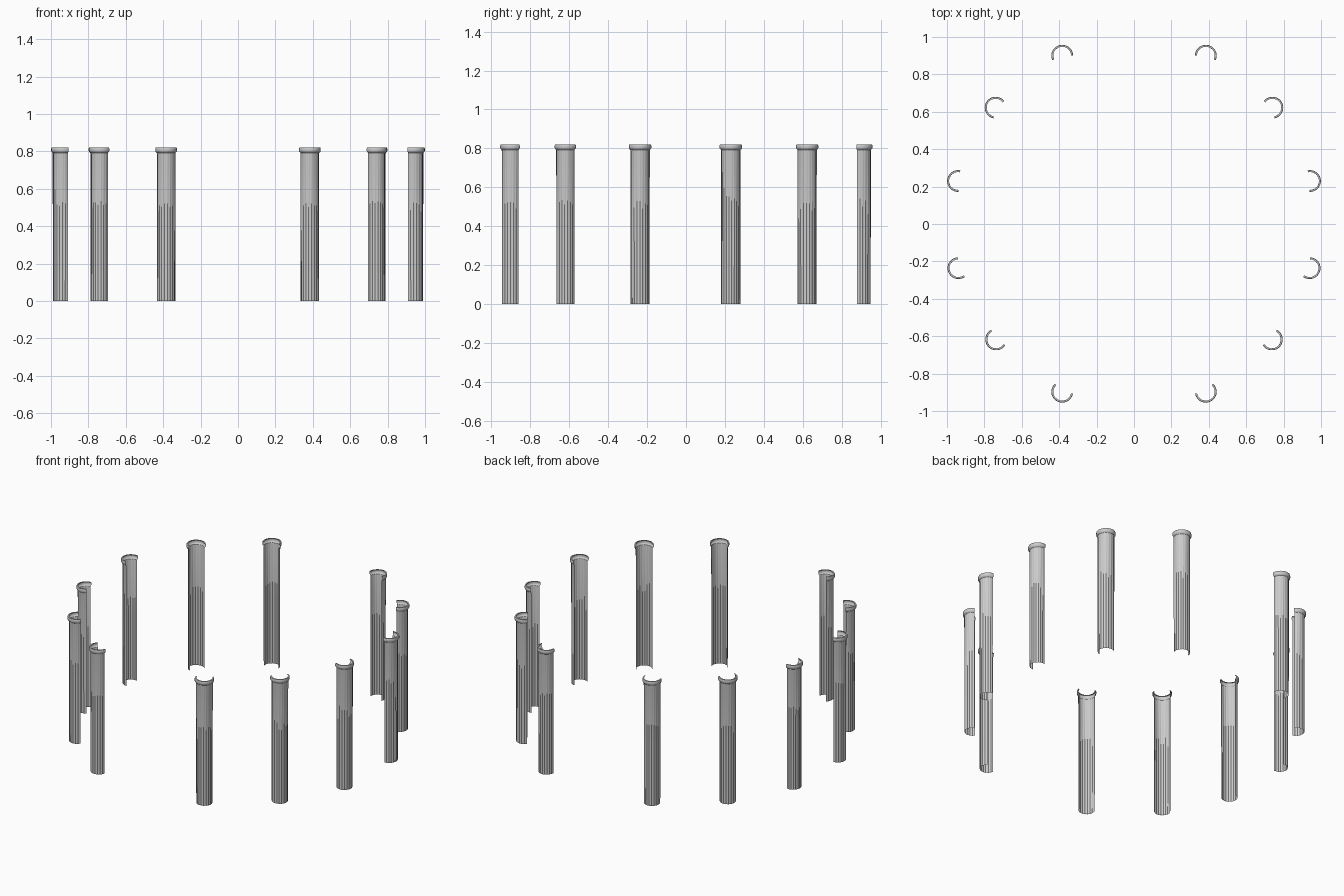
import bpy, bmesh, math

if "Cube" in bpy.data.objects:
    bpy.data.objects.remove(bpy.data.objects["Cube"])

# Shaft and capital profile: (radius, height, flute strength)
PROFILE = [(0.0490, 0.0, 1), (0.0495, 0.42, 1), (0.0500, 0.785, 1),
           (0.0500, 0.792, 0), (0.0555, 0.797, 0), (0.0580, 0.802, 0),
           (0.0580, 0.814, 0), (0.0560, 0.820, 0), (0.0475, 0.820, 0)]
FLUTE_DEPTH = 0.002
STEPS = 48

# Right-hand shells: centre x, centre y, start and end angle of the arc
SHELLS = [(0.384, 0.900, -25, 180), (0.740, 0.622, -78, 143),
          (0.941, 0.230, -93, 103), (0.939, -0.236, -126, 87),
          (0.737, -0.617, -147, 62), (0.384, -0.897, -170, 48)]


def column(name, cx, cy, a0, a1):
    bm = bmesh.new()
    rows = []
    for r, z, flute in PROFILE:
        row = []
        for i in range(STEPS + 1):
            a = math.radians(a0 + (a1 - a0) * i / STEPS)
            # shallow flutes, four steps each
            rad = r - flute * FLUTE_DEPTH * (0, 0.7, 1, 0.7)[i % 4]
            row.append(bm.verts.new((cx + rad * math.cos(a), cy + rad * math.sin(a), z)))
        rows.append(row)
    for low, high in zip(rows, rows[1:]):
        for i in range(STEPS):
            bm.faces.new((low[i], low[i + 1], high[i + 1], high[i]))
    mesh = bpy.data.meshes.new(name)
    bm.to_mesh(mesh)
    bm.free()
    obj = bpy.data.objects.new(name, mesh)
    bpy.context.collection.objects.link(obj)
    bpy.ops.object.select_all(action='DESELECT')
    obj.select_set(True)
    bpy.context.view_layer.objects.active = obj
    bpy.ops.object.shade_smooth_by_angle(angle=math.radians(30))


# Ring of twelve half-round columns, mirrored left and right
for n, (x, y, a0, a1) in enumerate(SHELLS, 1):
    column(f"right_column_{n}", x, y, a0, a1)
    column(f"left_column_{n}", -x, y, 180 - a1, 180 - a0)
